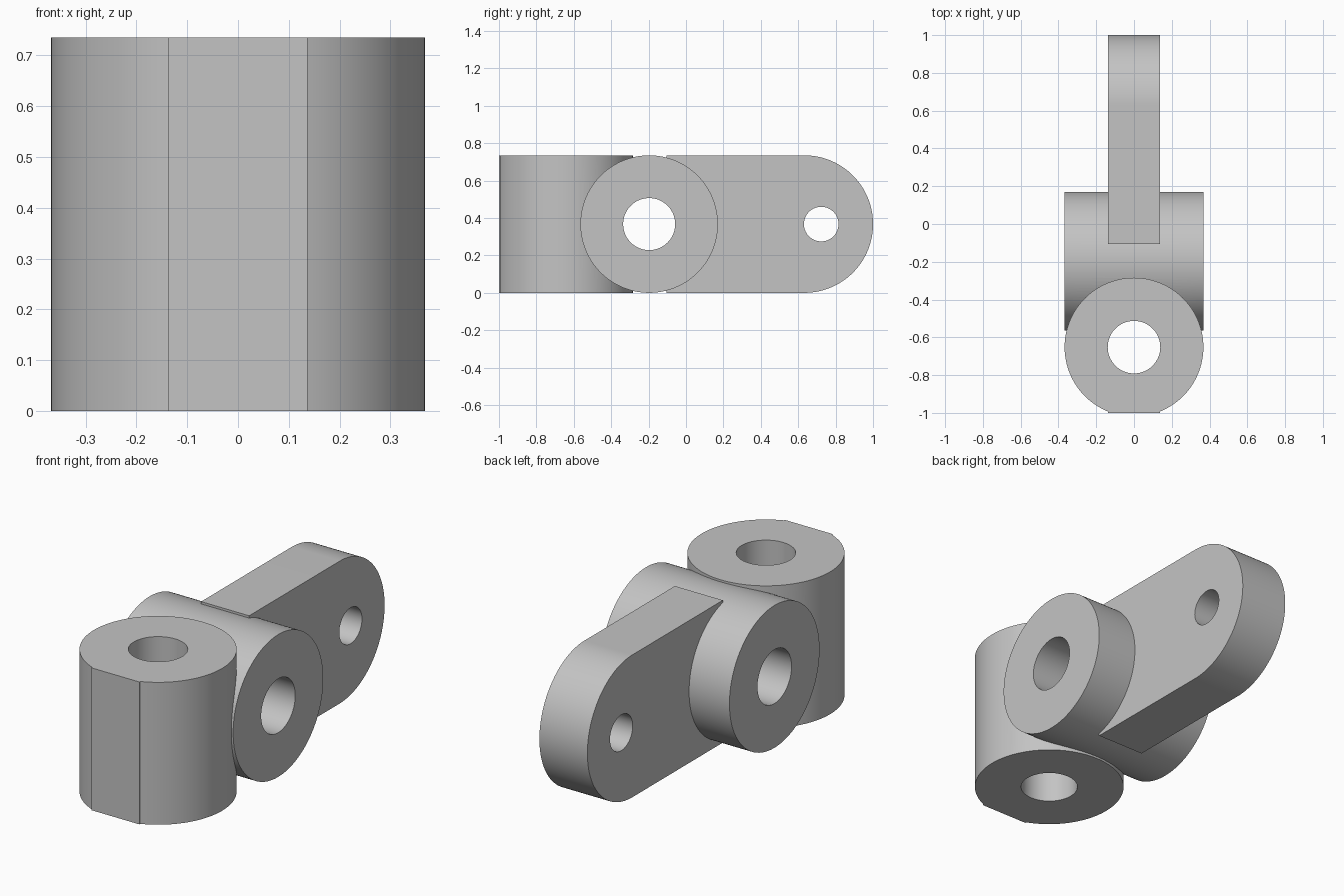
import bpy, bmesh
from math import asin, cos, sin, pi

R = 0.3675        # outer radius of both sleeves, and half the height
BORE = 0.139      # radius of the sleeve bores
HALF = 0.137      # half width of the arm and of the front flat
FRONT_Y, CROSS_Y, EYE_Y = -0.652, -0.197, 0.723
SEGMENTS = 128

cube = bpy.data.objects.get("Cube")
if cube:
    bpy.data.objects.remove(cube, do_unlink=True)

grey = bpy.data.materials.new("plain grey")
grey.use_nodes = True
grey.diffuse_color = (0.55, 0.55, 0.55, 1)
grey.node_tree.nodes["Principled BSDF"].inputs["Base Color"].default_value = grey.diffuse_color


def arc(cu, cv, r, start=0.0, end=2 * pi, n=SEGMENTS):
    return [(cu + r * cos(start + (end - start) * i / n),
             cv + r * sin(start + (end - start) * i / n)) for i in range(n + 1)]


def circle(cu, cv, r):
    return arc(cu, cv, r)[:-1]


def prism(name, outline, axis, low, high):
    """Extrude an xy outline along z, or a yz outline along x."""
    place = (lambda u, v: (u, v, low)) if axis == "z" else (lambda u, v: (low, u, v))
    bm = bmesh.new()
    face = bm.faces.new([bm.verts.new(place(u, v)) for u, v in outline])
    moved = bmesh.ops.extrude_face_region(bm, geom=[face])["geom"]
    depth = high - low
    bmesh.ops.translate(bm, verts=[g for g in moved if isinstance(g, bmesh.types.BMVert)],
                        vec=(0, 0, depth) if axis == "z" else (depth, 0, 0))
    bmesh.ops.recalc_face_normals(bm, faces=bm.faces)
    mesh = bpy.data.meshes.new(name)
    bm.to_mesh(mesh)
    bm.free()
    mesh.materials.append(grey)
    obj = bpy.data.objects.new(name, mesh)
    bpy.context.collection.objects.link(obj)
    return obj


def combine(target, tool, operation):
    """Apply a boolean and discard its helper object."""
    tool.hide_render = True
    mod = target.modifiers.new(operation, "BOOLEAN")
    mod.operation, mod.solver, mod.object = operation, "EXACT", tool
    bpy.context.view_layer.objects.active = target
    bpy.ops.object.modifier_apply(modifier=mod.name)
    bpy.data.objects.remove(tool, do_unlink=True)


# Upright sleeve with a flat pad on its front
a = asin(HALF / R)
pad_outline = arc(0, FRONT_Y, R, -pi / 2 + a, 3 * pi / 2 - a) + [(-HALF, -1), (HALF, -1)]
link = prism("hinge_link", pad_outline, "z", 0, 2 * R)

# Cross sleeve, and the flat arm with a rounded end
cross_sleeve = prism("cross_sleeve", circle(CROSS_Y, R, R), "x", -R, R)
arm_outline = [(-0.105, 2 * R), (-0.105, 0)] + arc(1 - R, R, R, -pi / 2, pi / 2)
arm = prism("arm", arm_outline, "x", -HALF, HALF)
for part in (cross_sleeve, arm):
    combine(link, part, "UNION")

# Through holes
for bore in (prism("upright_bore", circle(0, FRONT_Y, BORE), "z", -0.2, 1),
             prism("cross_bore", circle(CROSS_Y, R, BORE), "x", -1, 1),
             prism("eye_bore", circle(EYE_Y, R, 0.0925), "x", -1, 1)):
    combine(link, bore, "DIFFERENCE")

# Smooth round walls, crisp rims
bpy.ops.object.select_all(action="DESELECT")
link.select_set(True)
bpy.context.view_layer.objects.active = link
bpy.ops.object.shade_smooth_by_angle(angle=pi / 6)
